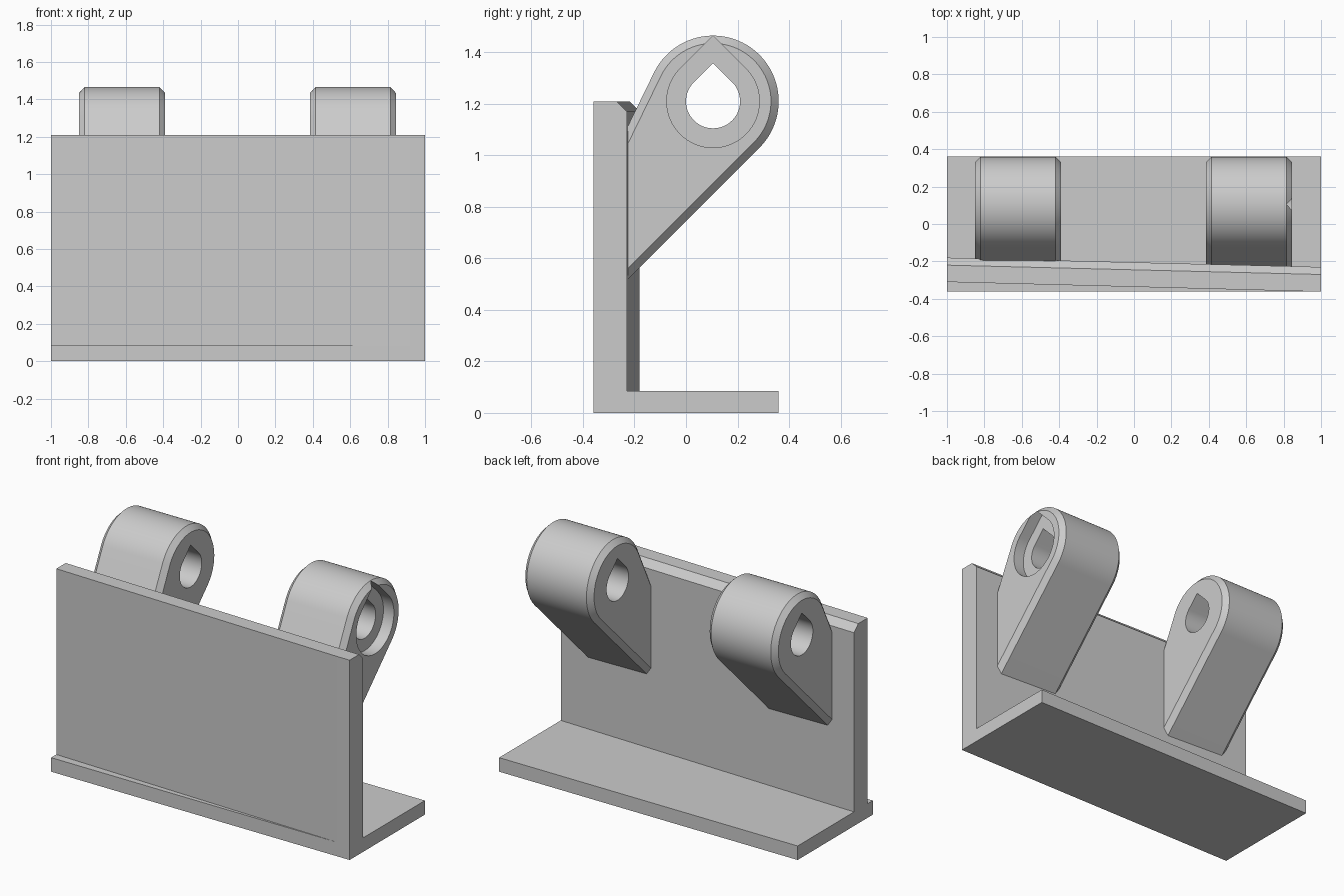
import bpy, bmesh
from math import cos, sin, tan, radians, sqrt

cube = bpy.data.objects.get("Cube")
if cube:
    bpy.data.objects.remove(cube, do_unlink=True)

grey = bpy.data.materials.new("plain grey")
grey.use_nodes = True
grey.diffuse_color = (0.6, 0.6, 0.6, 1)
grey.node_tree.nodes["Principled BSDF"].inputs["Base Color"].default_value = (0.6, 0.6, 0.6, 1)

EYE_Y, EYE_Z = 0.105, 1.21   # centre of the hinge axis
ROOT_Y = -0.27               # lugs end inside the wall


def loft(name, sections):
    """Skin a closed solid through (x, [(y, z), ...]) sections."""
    bm = bmesh.new()
    rings = [[bm.verts.new((x, y, z)) for y, z in pts] for x, pts in sections]
    for a, b in zip(rings, rings[1:]):
        for i in range(len(a)):
            j = (i + 1) % len(a)
            bm.faces.new((a[i], a[j], b[j], b[i]))
    bm.faces.new(rings[0])
    bm.faces.new(rings[-1])
    bmesh.ops.recalc_face_normals(bm, faces=bm.faces)
    mesh = bpy.data.meshes.new(name)
    bm.to_mesh(mesh)
    bm.free()
    mesh.materials.append(grey)
    obj = bpy.data.objects.new(name, mesh)
    bpy.context.collection.objects.link(obj)
    return obj


def combine(obj, other, operation):
    """Apply a boolean and discard the second solid."""
    mod = obj.modifiers.new("combine", 'BOOLEAN')
    mod.operation, mod.object, mod.solver = operation, other, 'EXACT'
    bpy.ops.object.select_all(action='DESELECT')
    bpy.context.view_layer.objects.active = obj
    obj.select_set(True)
    bpy.ops.object.modifier_apply(modifier=mod.name)
    bpy.data.objects.remove(other, do_unlink=True)


def arc(radius, start, end, steps):
    angles = [radians(start + (end - start) * i / steps) for i in range(steps + 1)]
    return [(EYE_Y + radius * cos(a), EYE_Z + radius * sin(a)) for a in angles]


def lug_profile(radius):
    """Round eye with two tangent edges running back into the wall."""
    pts = arc(radius, -45, 154, 48)
    lower, upper = pts[0], pts[-1]
    top = upper[1] - (upper[0] - ROOT_Y) * tan(radians(64))
    bottom = lower[1] - (lower[0] - ROOT_Y)
    return pts + [(ROOT_Y, top), (ROOT_Y, bottom)]


def teardrop(radius):
    """Circle with a 45 degree pointed roof."""
    return arc(radius, 135, 405, 48) + [(EYE_Y, EYE_Z + radius * sqrt(2))]


def wall_section(front, back):
    return [(front, 0.04), (front, 1.21), (back - 0.04, 1.21), (back, 1.17), (back, 0.04)]


# Base plate and slightly skewed wall, joined into one bracket
plate = [(-0.36, 0), (0.36, 0), (0.36, 0.085), (-0.36, 0.085)]
bracket = loft("bracket", [(-1, plate), (1, plate)])
wall = loft("wall", [(-1, wall_section(-0.31, -0.18)),
                     (0.92, wall_section(-0.36, -0.228)),
                     (1, wall_section(-0.36, -0.23))])
combine(bracket, wall, 'UNION')

# Hinge lugs with chamfered rims and teardrop holes
BEVEL = 0.03
for name, x0, x1 in (("right_lug", -0.85, -0.39), ("left_lug", 0.385, 0.845)):
    rim, body = lug_profile(0.255 - BEVEL), lug_profile(0.255)
    lug = loft(name, [(x0, rim), (x0 + BEVEL, body), (x1 - BEVEL, body), (x1, rim)])
    hole = teardrop(0.105)
    combine(lug, loft("hole_cutter", [(x0 - 0.1, hole), (x1 + 0.1, hole)]), 'DIFFERENCE')
    if x0 > 0:
        # Recess for the pin head on the outer face
        recess = teardrop(0.18)
        combine(lug, loft("recess_cutter", [(x1 - 0.07, recess), (x1 + 0.1, recess)]), 'DIFFERENCE')
    bpy.ops.object.shade_smooth_by_angle(angle=radians(25))
